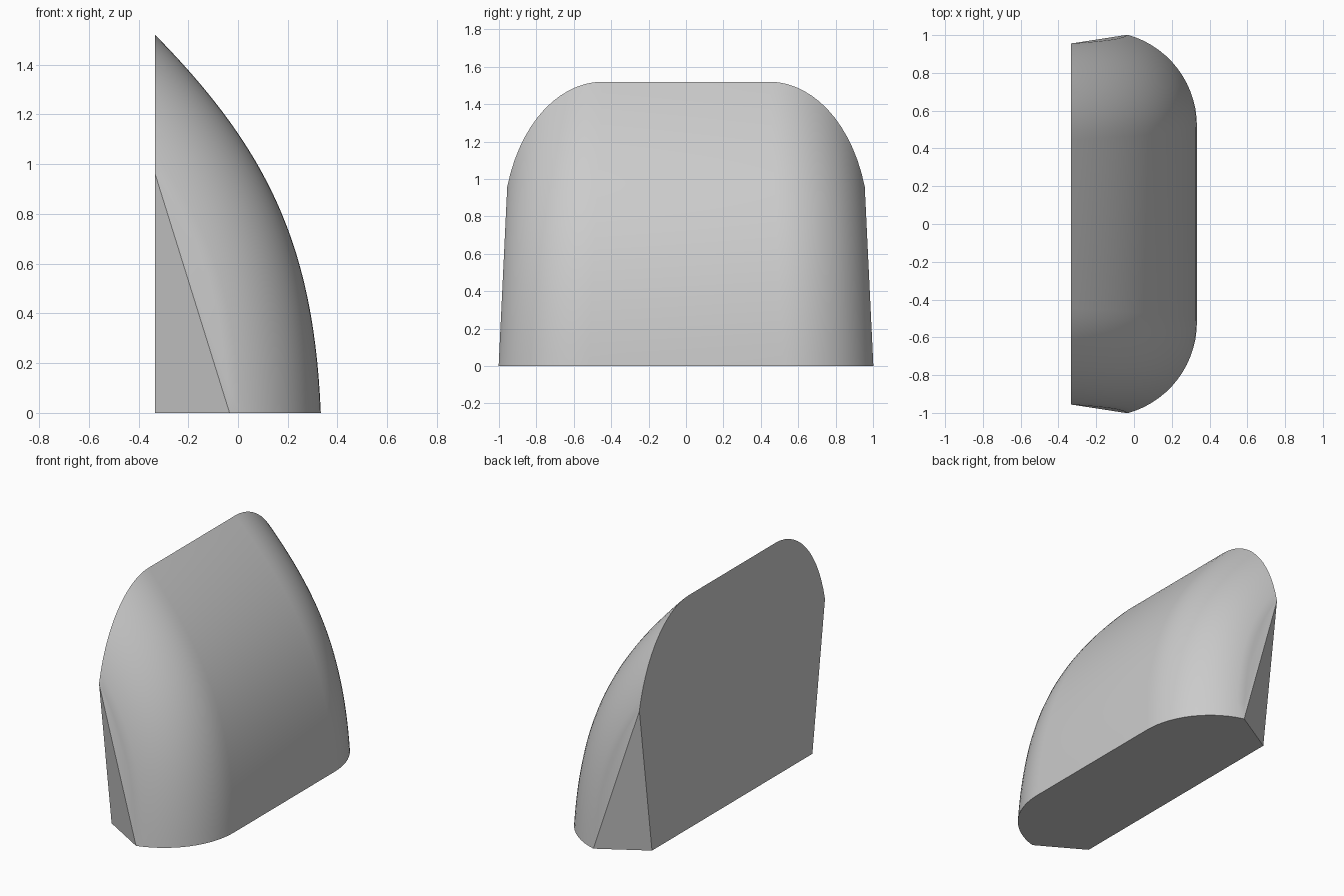
import bpy, bmesh
from math import sin, cos, radians
from mathutils import Vector
from mathutils.geometry import interpolate_bezier

cube = bpy.data.objects.get("Cube")
if cube:
    bpy.data.objects.remove(cube)

BACK_X = -0.333
TAPER = 0.048            # sides lean inward with height
RADIUS, SWEEP = 0.5, 74.5  # rounded side corner
FLAT = 0.52              # half width of the flat front strip
STEPS, ARC = 28, 14

grey = bpy.data.materials.new("plain_grey")
grey.use_nodes = True
grey.diffuse_color = (0.6, 0.6, 0.6, 1)
grey.node_tree.nodes["Principled BSDF"].inputs["Base Color"].default_value = (0.6, 0.6, 0.6, 1)

# Curved outer profile, from the base to the top edge
path = interpolate_bezier(Vector((0.333, 0, 0)), Vector((0.305, 0, 0.66)),
                          Vector((0.13, 0, 1.05)), Vector((BACK_X, 0, 1.52)), STEPS)

# Section across the width: arc, flat strip, mirrored arc
angles = [radians(SWEEP * i / ARC) for i in range(ARC + 1)]
half = [(FLAT + RADIUS * sin(a), RADIUS * (1 - cos(a))) for a in angles]
section = [(-w, d) for w, d in reversed(half)] + half

# Sweep the section along the profile
bm = bmesh.new()
rows = []
for i, p in enumerate(path):
    tangent = (path[min(i + 1, STEPS - 1)] - path[max(i - 1, 0)]).normalized()
    inward = Vector((-tangent.z, 0, tangent.x))
    row = []
    for w, d in section:
        v = p + inward * d
        v.y = w - TAPER * v.z * (1 if w > 0 else -1)
        row.append(bm.verts.new(v))
    rows.append(row)
for lower, upper in zip(rows, rows[1:]):
    for j in range(len(section) - 1):
        bm.faces.new((lower[j], lower[j + 1], upper[j + 1], upper[j]))

# Trim to the flat back and the flat base
for point, normal in (((BACK_X, 0, 0), (-1, 0, 0)), ((0, 0, 0), (0, 0, -1))):
    bmesh.ops.bisect_plane(bm, geom=bm.verts[:] + bm.edges[:] + bm.faces[:],
                           plane_co=point, plane_no=normal, clear_outer=True)

# Lower back corners, then close the solid
for side in (-1, 1):
    bm.verts.new((BACK_X, side * 0.826, 0))
hull = bmesh.ops.convex_hull(bm, input=bm.verts[:])
unused = {g for g in hull["geom_interior"] + hull["geom_unused"]
          if isinstance(g, bmesh.types.BMVert)}
bmesh.ops.delete(bm, geom=list(unused), context="VERTS")
skin = {g for g in hull["geom"] if g.is_valid and isinstance(g, bmesh.types.BMFace)}
bmesh.ops.delete(bm, geom=[f for f in bm.faces if f not in skin], context="FACES")
bmesh.ops.dissolve_limit(bm, angle_limit=radians(0.5), verts=bm.verts[:], edges=bm.edges[:])
bmesh.ops.recalc_face_normals(bm, faces=bm.faces[:])

mesh = bpy.data.meshes.new("rounded_wedge")
bm.to_mesh(mesh)
bm.free()
mesh.materials.append(grey)
wedge = bpy.data.objects.new("rounded_wedge", mesh)
bpy.context.collection.objects.link(wedge)

bpy.ops.object.select_all(action="DESELECT")
wedge.select_set(True)
bpy.context.view_layer.objects.active = wedge
bpy.ops.object.shade_smooth_by_angle(angle=radians(25))
